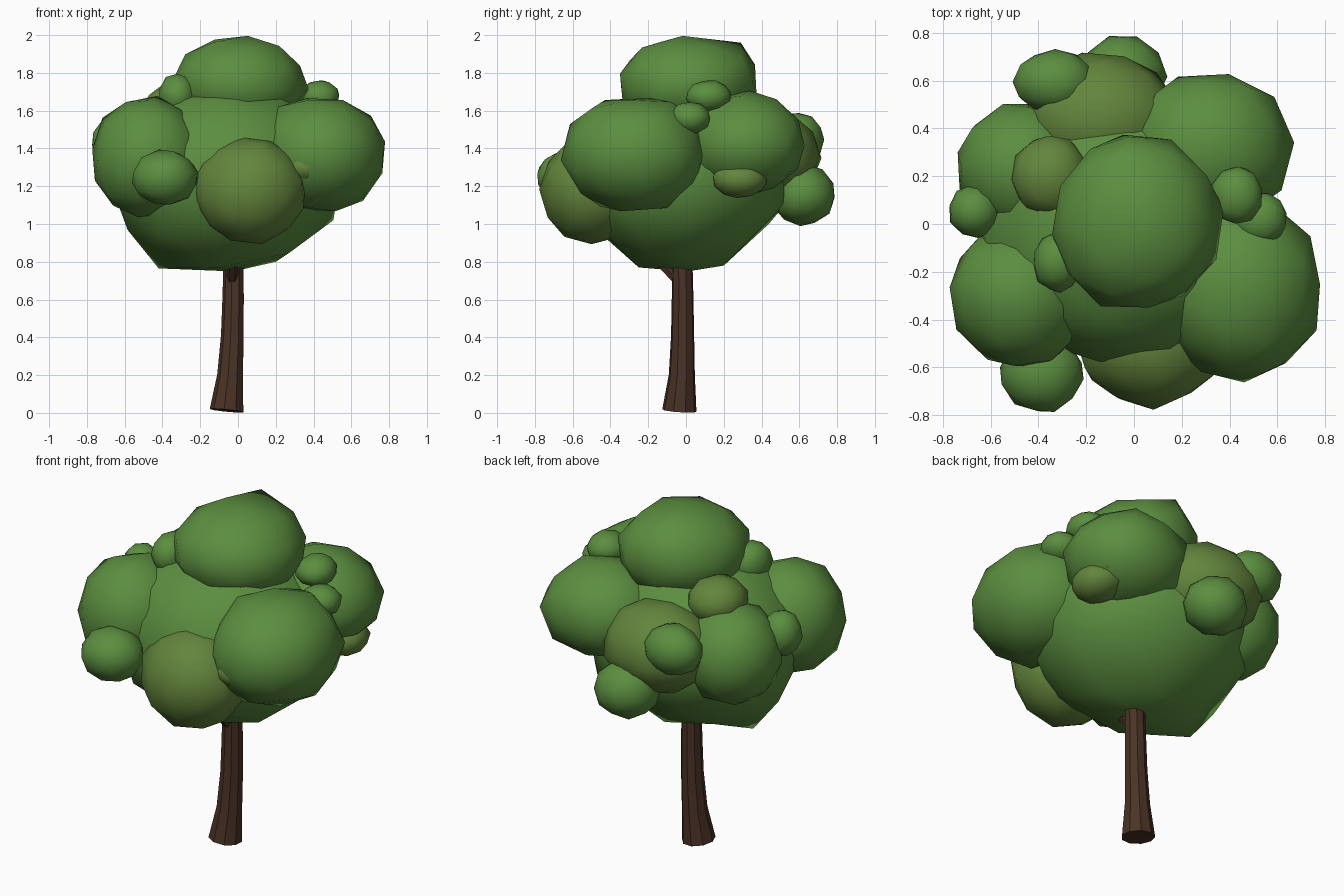
import bpy, bmesh, math, random
from mathutils import Vector, Euler

if "Cube" in bpy.data.objects:
    bpy.data.objects.remove(bpy.data.objects["Cube"])

random.seed(4)


def material(name, rgb):
    m = bpy.data.materials.new(name)
    m.diffuse_color = (*rgb, 1)
    m.use_nodes = True
    m.node_tree.nodes["Principled BSDF"].inputs["Base Color"].default_value = m.diffuse_color
    return m


GREEN = material("leaf_green", (0.105, 0.27, 0.05))
OLIVE = material("leaf_olive", (0.125, 0.235, 0.045))
BARK = material("bark", (0.068, 0.032, 0.019))


def finish(bm, name, mat, angle):
    me = bpy.data.meshes.new(name)
    bmesh.ops.recalc_face_normals(bm, faces=bm.faces)
    bm.to_mesh(me)
    bm.free()
    ob = bpy.data.objects.new(name, me)
    bpy.context.collection.objects.link(ob)
    me.materials.append(mat)
    bpy.ops.object.select_all(action='DESELECT')
    ob.select_set(True)
    bpy.context.view_layer.objects.active = ob
    bpy.ops.object.shade_smooth_by_angle(angle=math.radians(angle))
    return ob


def clump(name, centre, radii, mat=GREEN, pulls=()):
    """Lumpy low-poly ellipsoid; pulls moves the nearest vertex to a point."""
    bm = bmesh.new()
    bmesh.ops.create_icosphere(bm, subdivisions=2, radius=1.0)
    rot = Euler([random.uniform(0, 6.28) for _ in range(3)]).to_matrix()
    for v in bm.verts:
        p = rot @ v.co * random.uniform(0.99, 1.06)
        v.co = Vector(c + r * k for c, r, k in zip(centre, radii, p))
    for q in pulls:
        q = Vector(q)
        min(bm.verts, key=lambda v: (v.co - q).length).co = q
    finish(bm, name, mat, 80)


def limb(name, path, sides=9):
    """Tapered tube through (x, y, z, radius) points, rings square to the path."""
    bm = bmesh.new()
    pts = [Vector(p[:3]) for p in path]
    rings = []
    for i, p in enumerate(pts):
        d = (pts[min(i + 1, len(pts) - 1)] - pts[max(i - 1, 0)]).normalized()
        u = d.cross(Vector((0, 1, 0.01))).normalized()
        w = d.cross(u)
        r = path[i][3]
        rings.append([bm.verts.new(p + r * (math.cos(a) * u + math.sin(a) * w))
                      for a in (2 * math.pi * k / sides for k in range(sides))])
    for a, b in zip(rings, rings[1:]):
        for k in range(sides):
            j = (k + 1) % sides
            bm.faces.new((a[k], a[j], b[j], b[k]))
    bm.faces.new(rings[0])
    bm.faces.new(rings[-1])
    finish(bm, name, BARK, 30)


# Trunk and side branch
limb("trunk", [(-0.058, -0.035, 0.012, 0.092), (-0.04, -0.022, 0.2, 0.07),
               (-0.028, -0.018, 0.41, 0.062), (-0.024, -0.018, 0.62, 0.058),
               (-0.022, -0.02, 0.8, 0.055), (-0.02, -0.02, 1.1, 0.045)])
limb("side_branch", [(-0.03, -0.04, 0.70, 0.03), (-0.03, -0.14, 0.80, 0.028),
                     (-0.02, -0.28, 0.95, 0.02)], 6)

# Core and crown
clump("foliage_core", (-0.06, -0.02, 1.25), (0.6, 0.575, 0.49),
      pulls=[(-0.42, -0.03, 0.765), (-0.1, -0.25, 0.77), (0.2, 0, 0.80), (0, 0.2, 0.78)])
clump("foliage_crown", (0.01, 0.01, 1.74), (0.35, 0.372, 0.255),
      pulls=[(-0.05, 0.29, 1.96)])

# Large side clumps
clump("foliage_front_left", (-0.478, -0.3, 1.355), (0.3, 0.303, 0.318))
clump("foliage_front_right", (0.44, -0.265, 1.37), (0.345, 0.38, 0.308))
clump("foliage_back_right", (0.315, 0.315, 1.425), (0.34, 0.318, 0.27))
clump("foliage_back_left", (-0.46, 0.23, 1.335), (0.28, 0.28, 0.28))
clump("foliage_front", (0.065, -0.5, 1.18), (0.295, 0.265, 0.28), OLIVE)
clump("foliage_back", (-0.14, 0.44, 1.36), (0.315, 0.27, 0.255), OLIVE)

# Small clumps
small = [((-0.385, -0.625, 1.245), (0.172, 0.165, 0.145), GREEN),
         ((-0.33, 0.595, 1.45), (0.17, 0.13, 0.14), GREEN),
         ((-0.05, 0.62, 1.155), (0.18, 0.165, 0.16), GREEN),
         ((-0.32, -0.16, 1.68), (0.1, 0.125, 0.115), GREEN),
         ((0.43, 0.12, 1.675), (0.11, 0.12, 0.085), GREEN),
         ((0.53, 0.02, 1.56), (0.11, 0.11, 0.085), GREEN),
         ((-0.665, 0.055, 1.43), (0.11, 0.11, 0.13), GREEN),
         ((-0.35, 0.2, 1.6), (0.16, 0.17, 0.13), OLIVE),
         ((0.5, 0.285, 1.235), (0.13, 0.145, 0.095), OLIVE),
         ((0.36, -0.51, 1.30), (0.12, 0.12, 0.085), OLIVE),
         ((0.47, 0.40, 1.32), (0.12, 0.09, 0.08), OLIVE)]
for i, (c, r, m) in enumerate(small):
    clump(f"foliage_small_{i + 1}", c, r, m)
